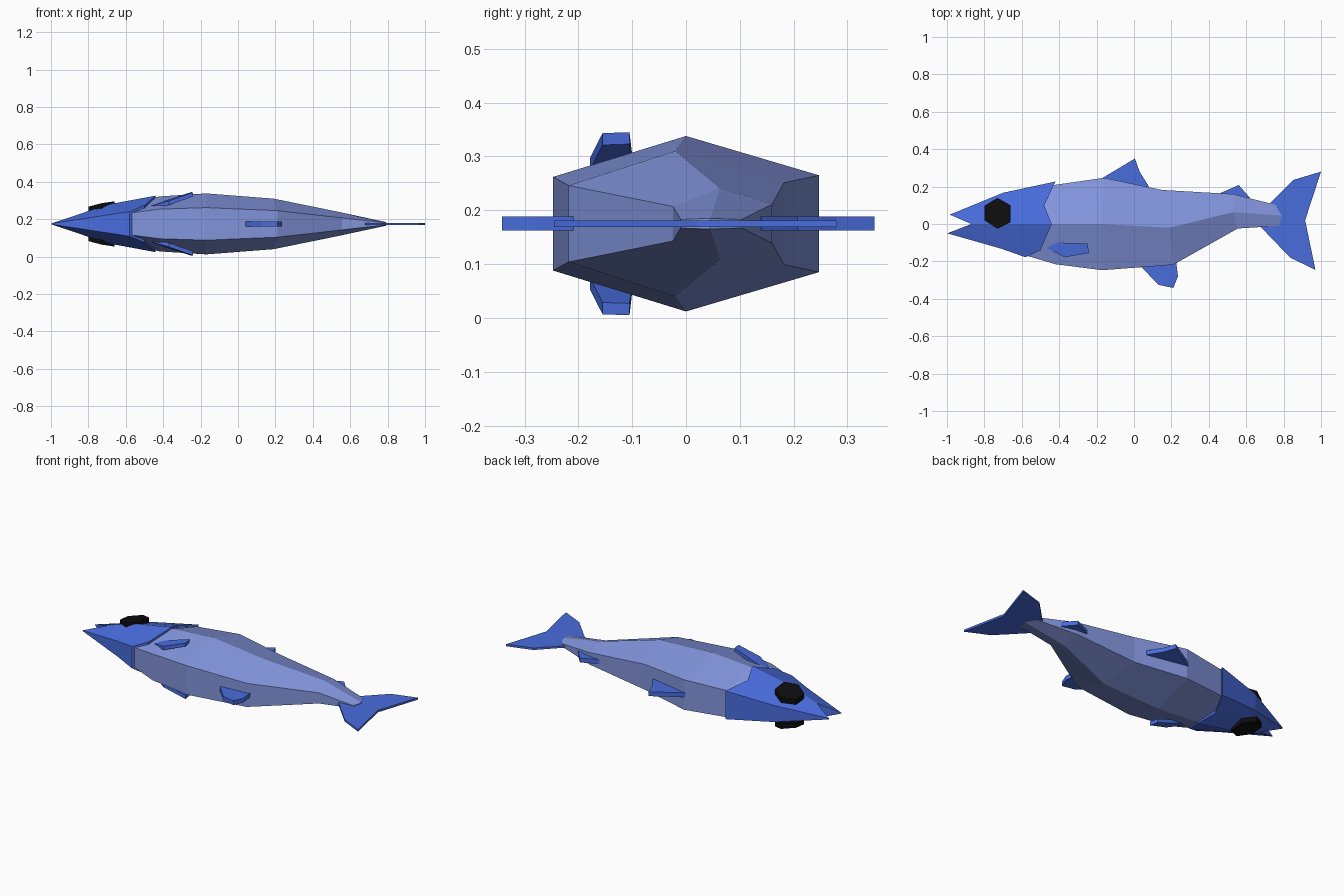
import bpy, bmesh
from mathutils import Vector

cube = bpy.data.objects.get("Cube")
if cube:
    bpy.data.objects.remove(cube, do_unlink=True)

MID = 0.175  # height of the fish's plane of symmetry


def material(name, rgb):
    m = bpy.data.materials.new(name)
    m.use_nodes = True
    m.diffuse_color = (*rgb, 1)
    m.node_tree.nodes["Principled BSDF"].inputs["Base Color"].default_value = (*rgb, 1)
    return m


BLUE = material("deep blue", (0.065, 0.15, 0.72))
PALE = material("pale blue", (0.225, 0.30, 0.72))
BLACK = material("black", (0.004, 0.004, 0.004))


def finish(name, bm, mat):
    bmesh.ops.recalc_face_normals(bm, faces=bm.faces)
    mesh = bpy.data.meshes.new(name)
    bm.to_mesh(mesh)
    bm.free()
    mesh.materials.append(mat)
    obj = bpy.data.objects.new(name, mesh)
    bpy.context.collection.objects.link(obj)
    return obj


def loft(name, rings, mat):
    """Skin half-profiles of (x, y, half thickness), mirrored about MID."""
    bm = bmesh.new()
    loops = []
    for ring in rings:
        up = [bm.verts.new((x, y, MID + h)) for x, y, h in ring]
        down = [bm.verts.new((x, y, MID - h)) for x, y, h in ring]
        loops.append((up, down))
    n = len(rings[0])
    for (u0, d0), (u1, d1) in zip(loops, loops[1:]):
        a, b = u0 + d0[::-1], u1 + d1[::-1]
        for i in range(2 * n):
            j = (i + 1) % (2 * n)
            bm.faces.new((a[i], a[j], b[j], b[i]))
    for up, down in (loops[0], loops[-1]):
        for i in range(n - 1):
            bm.faces.new((up[i], up[i + 1], down[i + 1], down[i]))
    return finish(name, bm, mat)


def plate(name, outline, thick, mat, height=lambda x, y: MID, flip=1):
    """Extrude an outline; height gives its middle surface, flip mirrors it."""
    bm = bmesh.new()
    top, low = [], []
    for x, y in outline:
        z = height(x, y) - MID
        top.append(bm.verts.new((x, y, MID + flip * (z + thick / 2))))
        low.append(bm.verts.new((x, y, MID + flip * (z - thick / 2))))
    bm.faces.new(top)
    bm.faces.new(low[::-1])
    n = len(outline)
    for i in range(n):
        j = (i + 1) % n
        bm.faces.new((top[i], low[i], low[j], top[j]))
    return finish(name, bm, mat)


def with_midpoints(ring):
    p = [Vector(v) for v in ring]
    return [p[0], (p[0] + p[1]) / 2, p[1], p[1].lerp(p[2], 0.75), p[2]]


# Body: back edge, flank ridge and belly edge at each station
loft("body", [
    [(-0.50, 0.19, 0.065), (-0.55, 0, 0.115), (-0.60, -0.162, 0.055)],
    [(-0.42, 0.21, 0.08), (-0.42, 0, 0.147), (-0.42, -0.215, 0.079)],
    [(-0.16, 0.247, 0.09), (-0.17, 0, 0.163), (-0.17, -0.247, 0.087)],
    [(0.15, 0.182, 0.076), (0.19, -0.02, 0.135), (0.21, -0.218, 0.071)],
    [(0.53, 0.16, 0.036), (0.53, 0.063, 0.066), (0.555, -0.024, 0.032)],
    [(0.755, 0.103, 0.008), (0.79, 0.045, 0.01), (0.775, -0.01, 0.008)],
], PALE)

# Head: open mouth, cheek, and curved gill edge overlapping the body
loft("head", [
    with_midpoints([(-0.985, 0.05, 0.003), (-0.87, 0, 0.045), (-0.998, -0.05, 0.002)]),
    with_midpoints([(-0.70, 0.167, 0.05), (-0.70, 0, 0.103), (-0.71, -0.132, 0.046)]),
    [(-0.42, 0.227, 0.085), (-0.48, 0.1, 0.116), (-0.44, 0, 0.151),
     (-0.50, -0.14, 0.099), (-0.58, -0.178, 0.066)],
], BLUE)

# Fins in the plane of symmetry
plate("tail_fin", [(0.67, -0.008), (0.69, 0.07), (0.73, 0.115), (0.85, 0.235),
                   (1.0, 0.28), (0.915, 0.02), (0.97, -0.245), (0.835, -0.18)], 0.012, BLUE)
plate("dorsal_fin", [(-0.17, 0.245), (0.005, 0.35), (0.03, 0.28), (0.08, 0.2),
                     (0.06, 0.15), (-0.15, 0.2)], 0.026, BLUE)
plate("rear_back_fin", [(0.45, 0.16), (0.56, 0.208), (0.62, 0.14), (0.47, 0.13)], 0.026, BLUE)
plate("belly_fin", [(0.03, -0.22), (0.13, -0.325), (0.21, -0.342), (0.235, -0.28),
                    (0.225, -0.2), (0.1, -0.17)], 0.026, BLUE)

# Side fins and eyes, one on each flank
side_fin = [(-0.465, -0.13), (-0.43, -0.098), (-0.25, -0.105), (-0.24, -0.155), (-0.37, -0.178)]
eye = [(-0.73, 0.14), (-0.66, 0.1), (-0.66, 0.01), (-0.73, -0.025), (-0.8, 0.02), (-0.8, 0.097)]
for side, flip in (("upper", 1), ("lower", -1)):
    plate(side + "_side_fin", side_fin, 0.022, BLUE,
          lambda x, y: 0.334 + 0.33 * (x + 0.25) + 0.1 * (y + 0.105), flip)
    plate(side + "_eye", eye, 0.03, BLACK,
          lambda x, y: 0.262 + 0.2 * (x + 0.73) - 0.1 * (y - 0.06), flip)
